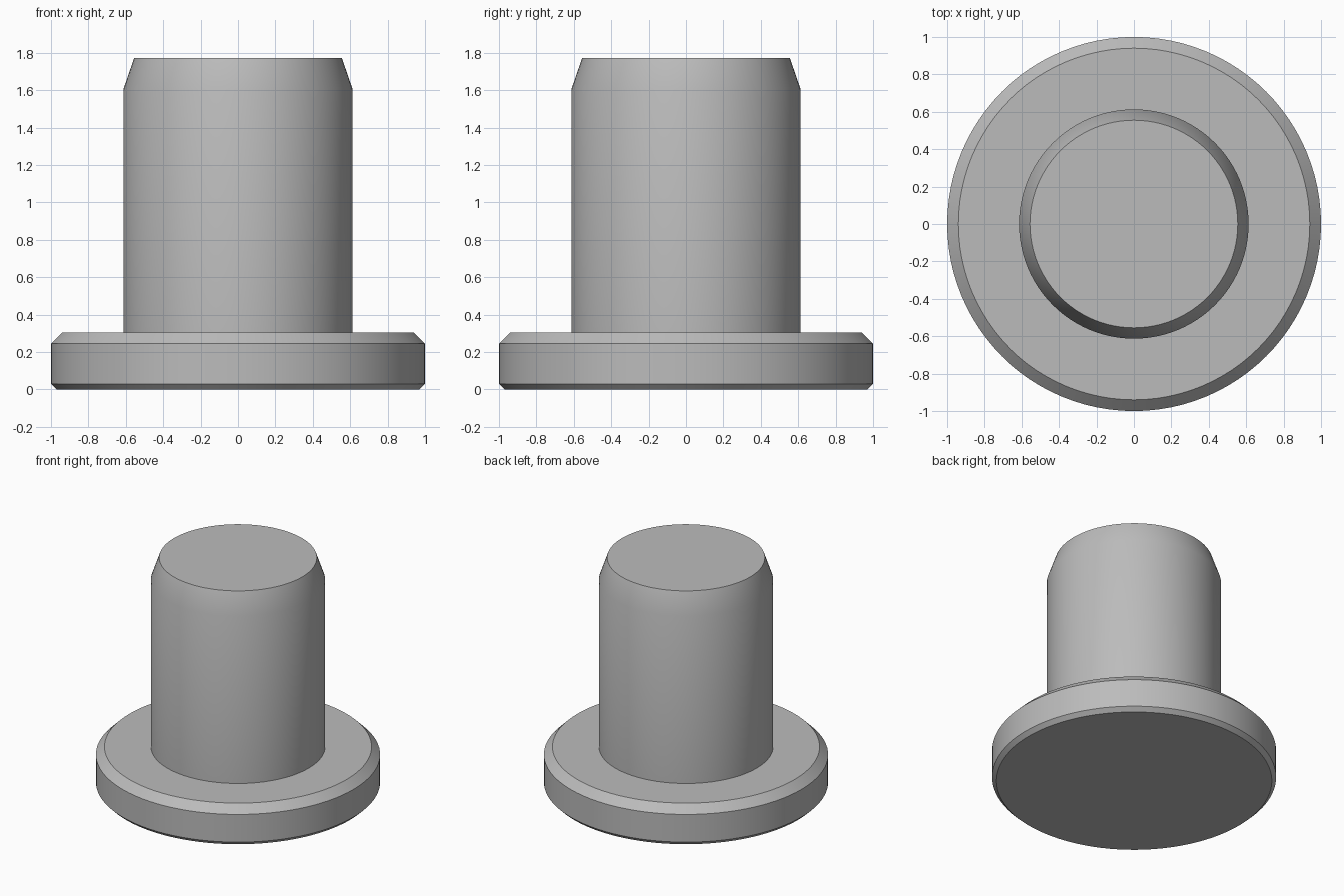
import bpy
import bmesh
import math
from mathutils import Matrix

cube = bpy.data.objects.get("Cube")
if cube:
    bpy.data.objects.remove(cube, do_unlink=True)

SEGMENTS = 96


def make_material(name, color):
    mat = bpy.data.materials.new(name)
    mat.use_nodes = True
    mat.diffuse_color = color
    mat.node_tree.nodes["Principled BSDF"].inputs["Base Color"].default_value = color
    return mat


def lathe(name, profile, mat):
    """Turn a (radius, height) profile around z and cap both ends."""
    bm = bmesh.new()
    rings = []
    for radius, height in profile:
        ring = bmesh.ops.create_circle(
            bm, segments=SEGMENTS, radius=radius,
            matrix=Matrix.Translation((0, 0, height)))
        rings.append(ring["verts"])
    for low, high in zip(rings, rings[1:]):
        for i in range(SEGMENTS):
            j = (i + 1) % SEGMENTS
            bm.faces.new((low[i], low[j], high[j], high[i]))
    bm.faces.new(rings[0])
    bm.faces.new(rings[-1])
    bmesh.ops.recalc_face_normals(bm, faces=bm.faces)
    mesh = bpy.data.meshes.new(name)
    bm.to_mesh(mesh)
    bm.free()
    mesh.materials.append(mat)
    obj = bpy.data.objects.new(name, mesh)
    bpy.context.collection.objects.link(obj)
    bpy.ops.object.select_all(action="DESELECT")
    obj.select_set(True)
    bpy.context.view_layer.objects.active = obj
    bpy.ops.object.shade_smooth_by_angle(angle=math.radians(30))
    return obj


grey = make_material("plain_grey", (0.5, 0.5, 0.5, 1))

# Chamfered flange, then the shaft with its tapered tip
flange = [(0.97, 0), (1, 0.03), (1, 0.245), (0.94, 0.305)]
shaft = [(0.613, 0.305), (0.613, 1.605), (0.555, 1.773)]
lathe("flanged_pin", flange + shaft, grey)
